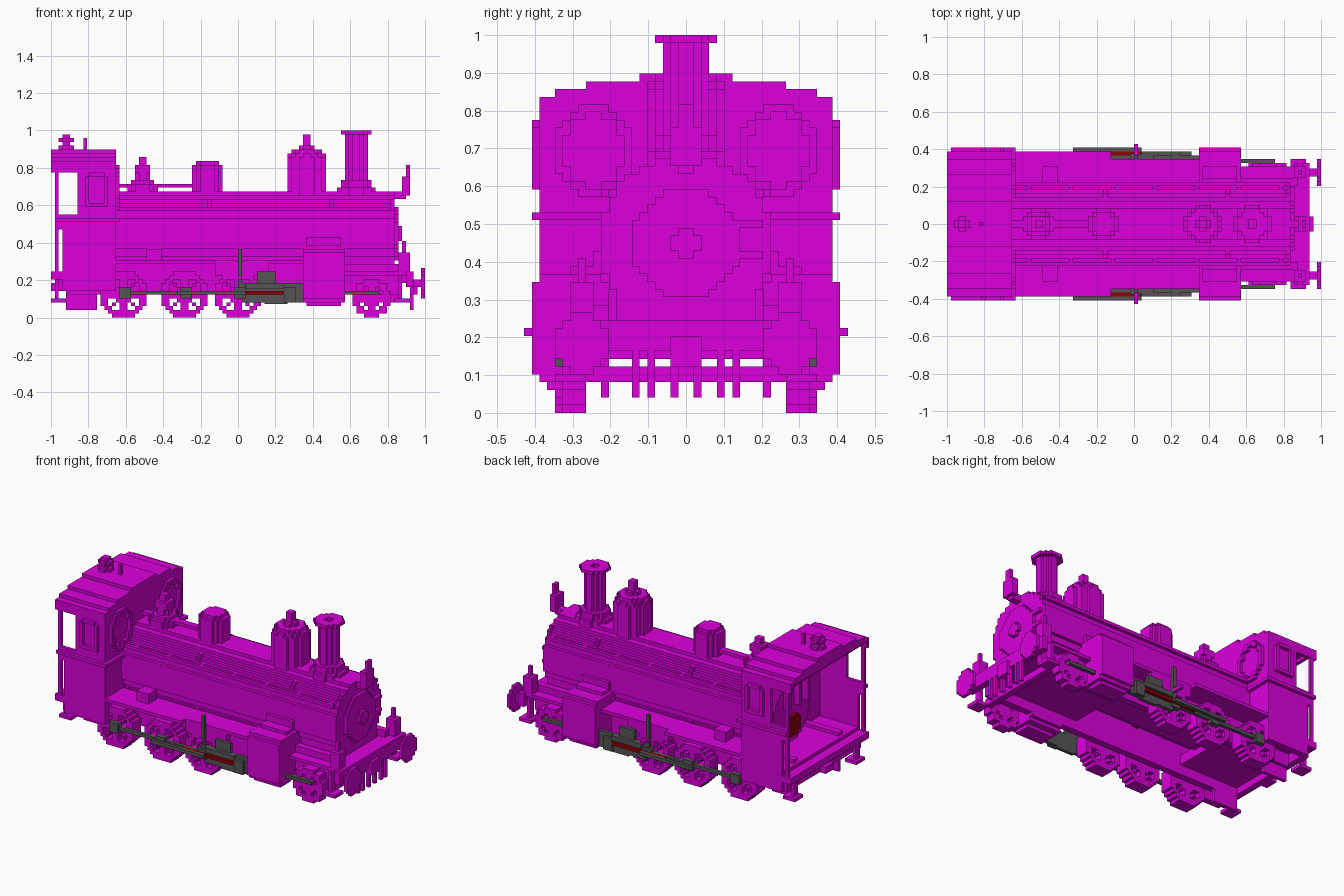
import bpy, bmesh
from math import hypot

if "Cube" in bpy.data.objects:
    bpy.data.objects.remove(bpy.data.objects["Cube"])

UNIT = 2 / 98  # edge of one block


def material(name, red, green, blue):
    mat = bpy.data.materials.new(name)
    mat.use_nodes = True
    colour = (red, green, blue, 1)
    mat.diffuse_color = colour
    mat.node_tree.nodes["Principled BSDF"].inputs["Base Color"].default_value = colour
    return mat


magenta = material("magenta paint", 0.71, 0, 0.71)
steel = material("dark steel", 0.09, 0.09, 0.09)
crimson = material("dark red", 0.27, 0, 0.002)


def build(name, boxes, mat=magenta, mirror=False):
    """One object from boxes (x range, y range, z range) in blocks."""
    bm = bmesh.new()
    for box in boxes:
        verts = bmesh.ops.create_cube(bm, size=1)["verts"]
        for v in verts:
            for axis, (low, high) in enumerate(box):
                v.co[axis] = UNIT * (low + (v.co[axis] + 0.5) * (high - low))
    mesh = bpy.data.meshes.new(name)
    bm.to_mesh(mesh)
    bm.free()
    mesh.materials.append(mat)
    obj = bpy.data.objects.new(name, mesh)
    bpy.context.collection.objects.link(obj)
    if mirror:
        mod = obj.modifiers.new("other side", "MIRROR")
        mod.use_axis = (False, True, False)
        mod.use_mirror_merge = False


def part(name, x, y, z, mat=magenta, mirror=False):
    build(name, [(x, y, z)], mat, mirror)


def disc(axis, centre, span, radius, test=None):
    """Blocky disc across an axis, as runs of blocks; centre is in the other two axes."""
    test = test or (lambda a, b: hypot(a, b) < radius + 0.1)
    reach = int(radius + 1)
    boxes = []
    for row in range(-reach, reach):
        start = None
        for col in range(-reach, reach + 1):
            inside = col < reach and test(col + 0.5, row + 0.5)
            if inside and start is None:
                start = col
            if not inside and start is not None:
                box = [(centre[0] + start, centre[0] + col),
                       (centre[1] + row, centre[1] + row + 1)]
                box.insert("xyz".index(axis), span)
                boxes.append(box)
                start = None
    return boxes


def tower(x, sections):
    """Stacked upright discs: (bottom, top, radius)."""
    return [b for low, high, r in sections for b in disc("z", (x, 0), (low, high), r)]


def spoked(radius):
    def test(a, b):
        d = hypot(a, b)
        spoke = min(abs(a), abs(b)) < 1 or abs(abs(a) - abs(b)) < 0.5
        return d < radius + 0.1 and (d > radius - 1.3 or d < 2.5 or spoke)
    return test


def oval_ring(a, b):
    return 0.78 < hypot(a / 5, b / 6) < 1.02


def flute(a, b):
    return abs(a) + abs(b) < 3.5


def flared_lip(a, b):
    return 1.5 < abs(a) + abs(b) < 5.5 and hypot(a, b) < 4


# Boiler, smokebox door and bands
build("boiler", disc("x", (0, 22), (-33, 41), 11))
for place in (-32, -8, 24, 40):
    build("boiler_band", disc("x", (0, 22), (place, place + 1), 11.3))
build("smokebox_door", disc("x", (0, 22), (41, 42), 7))
build("door_hub", disc("x", (0, 22), (42, 43), 2))
build("door_hinges", [((41, 42), (6, 10), (z, z + 1)) for z in (20, 24)])
part("smokebox_saddle", (28, 41), (-9, 9), (11, 17))
part("handrail", (-32, 40), (10, 11), (28, 29), mirror=True)
build("handrail_studs", [((x, x + 1), (9, 10), (28, 29)) for x in range(-28, 40, 11)], mirror=True)

# Chimney, domes and valves on top
build("chimney_base", tower(31, [(32, 34, 5), (34, 36, 4)]))
build("chimney_column", disc("z", (31, 0), (36, 48), 3, flute))
build("chimney_lip", disc("z", (31, 0), (48, 49), 4, flared_lip))
build("steam_dome", tower(18, [(31, 42, 5), (42, 43, 4.6), (43, 44, 4), (44, 45, 1.6), (45, 48, 1)]))
build("sand_dome", tower(-8, [(31, 40, 4), (40, 41, 3)]))
build("safety_valve", tower(-25, [(32, 35, 4), (35, 36, 3), (36, 38, 1.5), (38, 40, 2.3), (40, 42, 1)]))
part("top_pipe", (-32, -12), (-1, 1), (34, 35))

# Cab walls, posts and floor
part("cab_front_wall", (-33, -32), (-19, 19), (12, 41))
part("cab_upper_side", (-42, -32), (18, 19), (26, 41), mirror=True)
part("cab_lower_side", (-46, -32), (18, 19), (12, 27), mirror=True)
part("cab_waist_rail", (-48, -32), (18, 20), (25, 26), mirror=True)
part("cab_front_rail", (-32, -31), (10, 20), (25, 26), mirror=True)
part("cab_arm_rest", (-48, -42), (18, 19), (23, 27), mirror=True)
part("cab_post", (-48, -47), (18, 19), (11, 40), mirror=True)
part("cab_floor", (-49, -32), (-19, 19), (10, 12))
part("cab_floor_step", (-46, -33), (-18, 18), (12, 13))
build("cab_window_frame", [
    ((-40, -39), (19, 20), (29, 37)), ((-35, -34), (19, 20), (29, 37)),
    ((-40, -34), (19, 20), (29, 30)), ((-39, -35), (19, 20), (37, 38))], mirror=True)
build("round_window_frame", disc("x", (12, 34), (-32, -31), 6, oval_ring), mirror=True)

# Stepped roof
part("roof_valance", (-49, -32), (18, 19), (38, 41), mirror=True)
part("roof_rear_beam", (-48, -47), (-18, 18), (39, 41))
for half, low in ((19, 40), (17, 41), (13, 42), (6, 43)):
    part("roof_layer", (-49, -32), (-half, half), (low, low + 1))
build("roof_whistle", tower(-45, [(44, 45, 2), (45, 46, 1), (46, 47, 1.6), (47, 48, 1)]))
part("roof_vent", (-40.5, -39.5), (-0.5, 0.5), (44, 47))

# Backhead and fire door inside the cab
build("backhead", disc("x", (0, 22), (-36, -33), 9))
build("fire_door", disc("x", (0, 18), (-37, -36), 3), crimson)
build("backhead_levers", [((-38, -36), (y, y + 1), (24, 31)) for y in (-6, -2, 3)])

# Frame and running boards
part("rear_running_board", (-32, -6), (10, 19), (14, 15), mirror=True)
part("front_running_board", (-6, 28), (10, 17), (14, 15), mirror=True)
part("board_box", (-24, -20), (11, 15), (15, 18), mirror=True)
part("front_floor", (12, 45), (-11, 11), (9, 12))
part("rear_floor", (-46, -25), (-11, 11), (9, 12))
part("side_frame", (-45, 43), (10, 12), (6, 14), mirror=True)
part("front_platform", (28, 46), (-15, 15), (11, 12))
part("front_beam", (44, 46), (-16, 16), (8, 12))
part("rear_beam", (-47, -45), (-18, 18), (7, 10))
part("front_cross_bar", (40, 42), (-13, 13), (4, 6))
part("rear_frame_plate", (-45, -37), (10, 11), (2, 9), mirror=True)
part("cab_skirt", (-46, -32), (17, 19), (7, 12), mirror=True)
for name, x in (("rear", -49), ("front", 41)):
    build(name + "_step", [((x, x + 4), (13, 17), (4, 5)),
                           ((x + 1, x + 2), (14, 16), (5, 11))], mirror=True)
build("front_guard_bars", [((45, 46), (y, y + 1), (2, 10)) for y in (1, 4, 6)], mirror=True)
part("front_coupler", (45, 47), (-2, 2), (6, 10))
part("rear_coupler", (-49, -46), (-2, 2), (7, 9))

# Buffers and lamps
build("buffer_disc", [((48, 49), (10, 17), (7, 11)), ((48, 49), (11, 16), (6, 12)),
                      ((48, 49), (12, 15), (5, 13))], mirror=True)
part("buffer_shaft", (45, 48), (12.5, 14.5), (8, 10), mirror=True)
part("side_lamp", (42, 45), (12, 15), (12, 17), mirror=True)
part("side_lamp_cap", (43, 44), (13, 14), (17, 20), mirror=True)
part("top_lamp", (43, 45), (-2, 2), (32, 37))
part("top_lamp_cap", (44, 45), (-1, 1), (37, 40))
part("top_lamp_bracket", (40, 44), (-1, 1), (31, 33))

# Wheels
for x in (-30, -14, 0):
    build("driving_wheel", disc("y", (x, 6), (13, 17), 6, spoked(6)), mirror=True)
build("leading_wheel", disc("y", (35, 5), (13, 16), 5, spoked(5)), mirror=True)

# Cylinder block with its stepped valve cover
build("cylinder_block", [((17, 28), (10, 20), (5, 17)), ((17, 28), (11, 19), (4, 18)),
                         ((18, 27), (13, 18), (3, 18))], mirror=True)
build("valve_cover", [((18, 27), (9, 15), (18, 19)), ((18, 27), (9, 12), (19, 21))], mirror=True)

# Rods and crosshead
part("coupling_rod", (-31, 1), (17, 18), (6, 7), steel, True)
build("rod_ends", [((x - 1, x + 2), (17, 18.5), (5, 8)) for x in (-30, -14, 0)], steel, True)
part("main_rod", (-16, 2), (19, 20), (6, 7), steel, True)
part("piston_rod", (-6, 12), (18, 19), (6, 7), crimson, True)
build("crosshead_guide", [((1, 17), (17, 18), (4, 9)), ((7, 13), (17, 18), (3.5, 5)),
                          ((2, 12), (17, 19), (7.5, 9)), ((5, 10), (17, 18), (9, 12)),
                          ((12, 15), (17, 19), (4, 8))], steel, True)
part("valve_lever", (0, 1), (17, 18), (8, 18), steel, True)
part("valve_lever_pin", (0, 1), (17, 21), (10, 11), magenta, True)
part("guide_bracket", (-6, 8), (15, 17), (11, 14), magenta, True)
part("front_tail_rod", (28, 37), (16, 17), (6, 7), steel, True)
